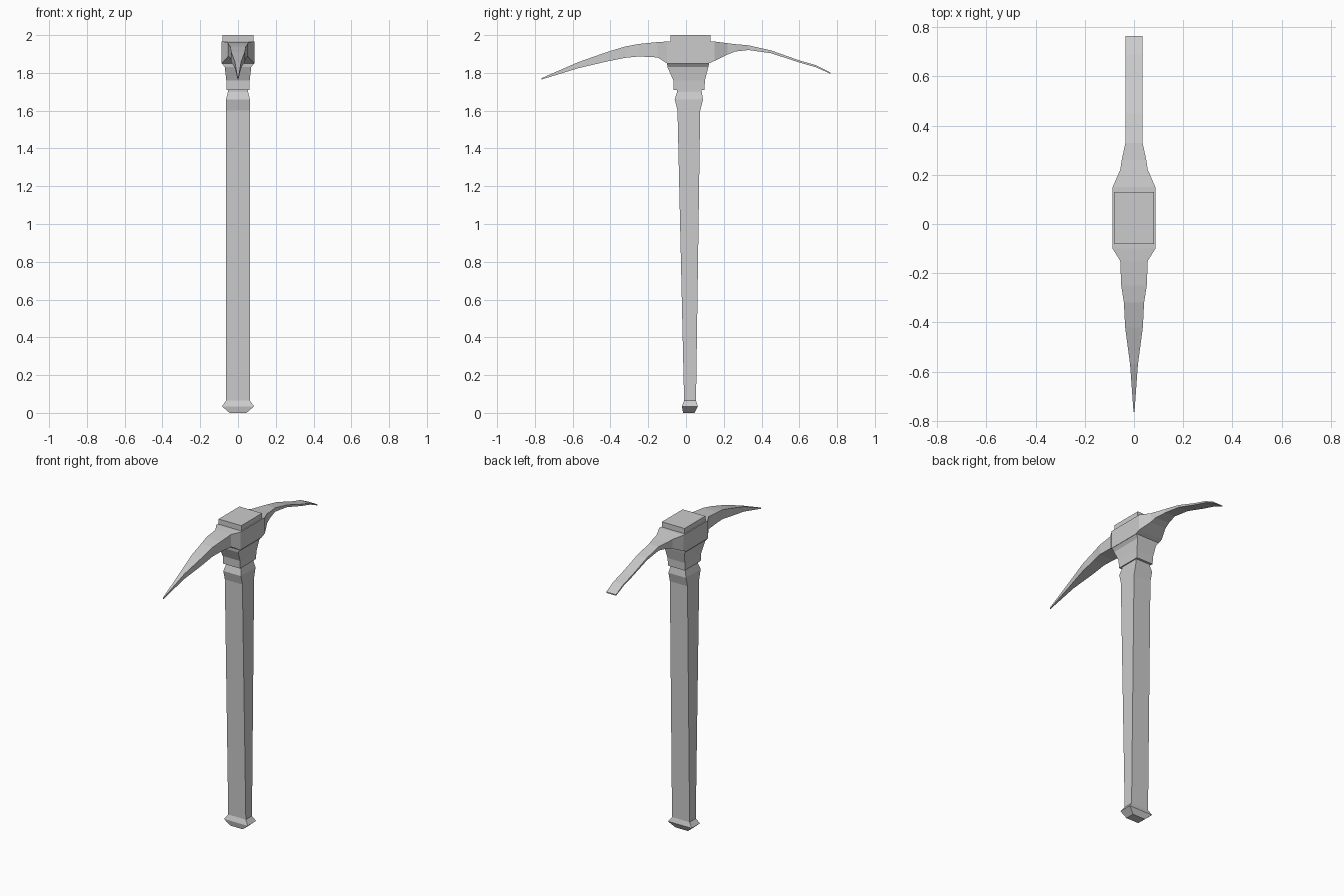
import bpy, bmesh


def loft(name, rings):
    """Skin a list of four-cornered rings and cap both ends."""
    bm = bmesh.new()
    loops = [[bm.verts.new(p) for p in ring] for ring in rings]
    for a, b in zip(loops, loops[1:]):
        for i in range(4):
            j = (i + 1) % 4
            bm.faces.new((a[i], a[j], b[j], b[i]))
    bm.faces.new(loops[0])
    bm.faces.new(loops[-1])
    bmesh.ops.recalc_face_normals(bm, faces=bm.faces)
    mesh = bpy.data.meshes.new(name)
    bm.to_mesh(mesh)
    bm.free()
    obj = bpy.data.objects.new(name, mesh)
    bpy.context.collection.objects.link(obj)
    return obj


def level(z, w, y0, y1):
    """Horizontal ring: height, half width, front and back."""
    return [(-w, y0, z), (w, y0, z), (w, y1, z), (-w, y1, z)]


def slice_y(y, w, bottom, top):
    """Vertical ring across the head: position, half width, heights."""
    return [(-w, y, bottom), (w, y, bottom), (w, y, top), (-w, y, top)]


# Wooden handle with flared pommel and swelling below the head
loft("handle", [level(*r) for r in (
    (0.0, 0.045, -0.015, 0.045),
    (0.035, 0.085, -0.022, 0.063),
    (0.065, 0.063, -0.01, 0.053),
    (1.60, 0.063, -0.045, 0.075),
    (1.66, 0.063, -0.06, 0.09),
    (1.70, 0.053, -0.047, 0.083),
    (1.75, 0.053, -0.047, 0.083))])

# Handle end standing proud of the head
loft("handle_top", [level(z, 0.081, -0.082, 0.13) for z in (1.94, 2.0)])

# Metal collar under the head
loft("collar", [level(*r) for r in (
    (1.71, 0.06, -0.065, 0.098),
    (1.76, 0.062, -0.067, 0.1),
    (1.83, 0.07, -0.098, 0.118),
    (1.85, 0.085, -0.1, 0.122),
    (1.90, 0.085, -0.1, 0.148))])

# Head: spike at the front, eye block, chisel at the back
loft("pick_head", [slice_y(*r) for r in (
    (-0.765, 0.002, 1.765, 1.772),
    (-0.57, 0.016, 1.825, 1.857),
    (-0.42, 0.036, 1.86, 1.91),
    (-0.32, 0.041, 1.88, 1.94),
    (-0.25, 0.052, 1.887, 1.953),
    (-0.15, 0.056, 1.882, 1.963),
    (-0.10, 0.087, 1.85, 1.966),
    (0.12, 0.087, 1.85, 1.966),
    (0.15, 0.087, 1.863, 1.966),
    (0.22, 0.056, 1.897, 1.957),
    (0.26, 0.05, 1.913, 1.952),
    (0.33, 0.035, 1.921, 1.946),
    (0.45, 0.035, 1.904, 1.919),
    (0.60, 0.035, 1.855, 1.866),
    (0.69, 0.035, 1.829, 1.84),
    (0.765, 0.035, 1.795, 1.802))])
